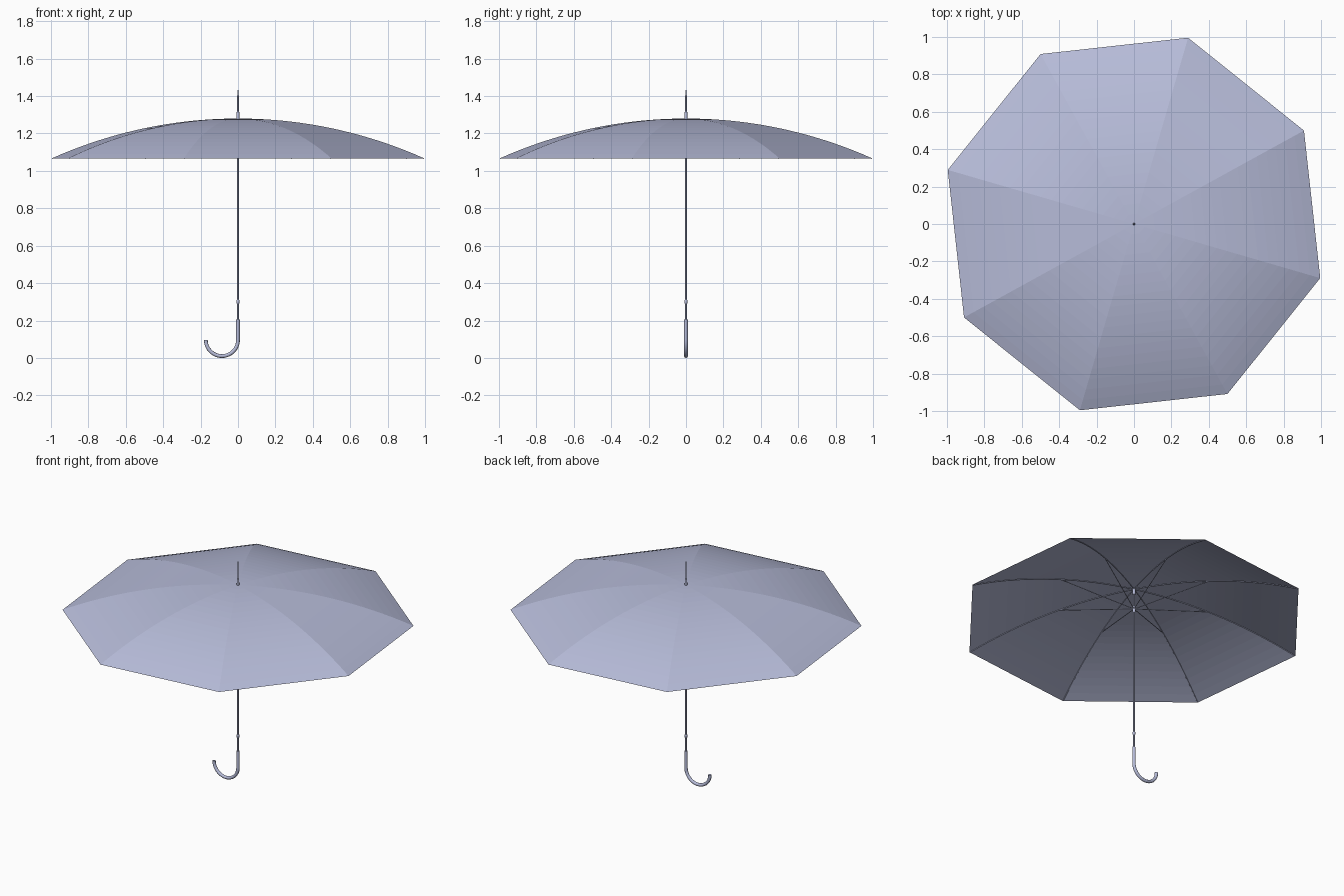
import bpy, bmesh, math
from mathutils import Vector

cube = bpy.data.objects.get("Cube")
if cube:
    bpy.data.objects.remove(cube, do_unlink=True)

# One colour for the whole umbrella
COLOUR = (0.47, 0.50, 0.69, 1)
mat = bpy.data.materials.new("pale blue grey")
mat.diffuse_color = COLOUR
mat.use_nodes = True
mat.node_tree.nodes["Principled BSDF"].inputs["Base Color"].default_value = COLOUR

SIDES, START = 8, math.radians(28.8)
RIM_R, RIM_Z, TOP_Z = 1.037, 1.067, 1.28
SAG = TOP_Z - RIM_Z
DOME_R = (RIM_R ** 2 + SAG ** 2) / (2 * SAG)
ANGLES = [START + math.tau * i / SIDES for i in range(SIDES)]


def dome_z(r):
    return TOP_Z - DOME_R + math.sqrt(DOME_R ** 2 - r * r)


def polar(r, a, z):
    return Vector((r * math.cos(a), r * math.sin(a), z))


def add_object(name, bm, smooth):
    me = bpy.data.meshes.new(name)
    bmesh.ops.recalc_face_normals(bm, faces=bm.faces[:])
    bm.to_mesh(me)
    bm.free()
    me.materials.append(mat)
    ob = bpy.data.objects.new(name, me)
    bpy.context.collection.objects.link(ob)
    if smooth:
        select(ob)
        bpy.ops.object.shade_smooth_by_angle(angle=math.radians(40))
    return ob


def select(ob):
    bpy.ops.object.select_all(action='DESELECT')
    ob.select_set(True)
    bpy.context.view_layer.objects.active = ob


def lathe(name, profile, segments=16):
    """Closed turned part about the z axis from (radius, height) pairs."""
    bm = bmesh.new()
    rings = [[bm.verts.new(polar(r, math.tau * i / segments, z)) for i in range(segments)]
             for r, z in profile]
    for a, b in zip(rings, rings[1:]):
        for i in range(segments):
            j = (i + 1) % segments
            bm.faces.new((a[i], a[j], b[j], b[i]))
    bm.faces.new(rings[0])
    bm.faces.new(rings[-1])
    return add_object(name, bm, True)


def tubes(name, paths, radius, resolution=2):
    """Round tubes along one or more point paths."""
    cu = bpy.data.curves.new(name, 'CURVE')
    cu.dimensions = '3D'
    cu.bevel_depth = radius
    cu.bevel_resolution = resolution
    cu.use_fill_caps = True
    for path in paths:
        sp = cu.splines.new('POLY')
        sp.points.add(len(path) - 1)
        for pt, co in zip(sp.points, path):
            pt.co = (*co, 1)
    cu.materials.append(mat)
    ob = bpy.data.objects.new(name, cu)
    bpy.context.collection.objects.link(ob)
    select(ob)
    bpy.ops.object.convert(target='MESH')
    bpy.ops.object.shade_smooth_by_angle(angle=math.radians(50))
    return ob


# Canopy: eight panels, straight between the ribs
RINGS = 18
bm = bmesh.new()
apex = bm.verts.new((0, 0, TOP_Z))
rings = []
for k in range(1, RINGS + 1):
    r = RIM_R * k / RINGS
    rings.append([bm.verts.new(polar(r, a, dome_z(r))) for a in ANGLES])
for i in range(SIDES):
    j = (i + 1) % SIDES
    bm.faces.new((apex, rings[0][i], rings[0][j]))
    for a, b in zip(rings, rings[1:]):
        bm.faces.new((a[i], b[i], b[j], a[j]))
add_object("canopy", bm, False)

# Ribs under the seams
radii = [0.01 + (RIM_R - 0.015) * k / 18 for k in range(19)]
tubes("ribs", [[polar(r, a, dome_z(r) - 0.003) for r in radii] for a in ANGLES], 0.0025, 1)

# Stretchers from the runner out to the ribs
tubes("stretchers", [[polar(0.008, a, 1.145), polar(0.47, a, dome_z(0.47) - 0.004)]
                     for a in ANGLES], 0.0025, 1)

# Shaft with its fittings
lathe("shaft", [(0.0045, 0.18), (0.0045, 1.30)])
lathe("runner", [(0.006, 1.12), (0.009, 1.125), (0.009, 1.155), (0.006, 1.16)])
lathe("top_hub", [(0.008, 1.24), (0.008, 1.277)])
lathe("shaft_collar", [(0.005, 0.288), (0.008, 0.292), (0.008, 0.308), (0.005, 0.312)])
lathe("ferrule_base", [(0.008, 1.27), (0.007, 1.315), (0.004, 1.32)])
lathe("ferrule_tip", [(0.0045, 1.315), (0.0042, 1.40), (0.002, 1.433)])

# Hooked handle
HOOK_R, TUBE_R = 0.086, 0.010
hook_z = HOOK_R + TUBE_R
path = [Vector((0, 0, 0.205)), Vector((0, 0, 0.15))]
for k in range(25):
    t = -math.pi * k / 24
    path.append(Vector((-HOOK_R + HOOK_R * math.cos(t), 0, hook_z + HOOK_R * math.sin(t))))
tubes("handle", [path], TUBE_R, 4)
